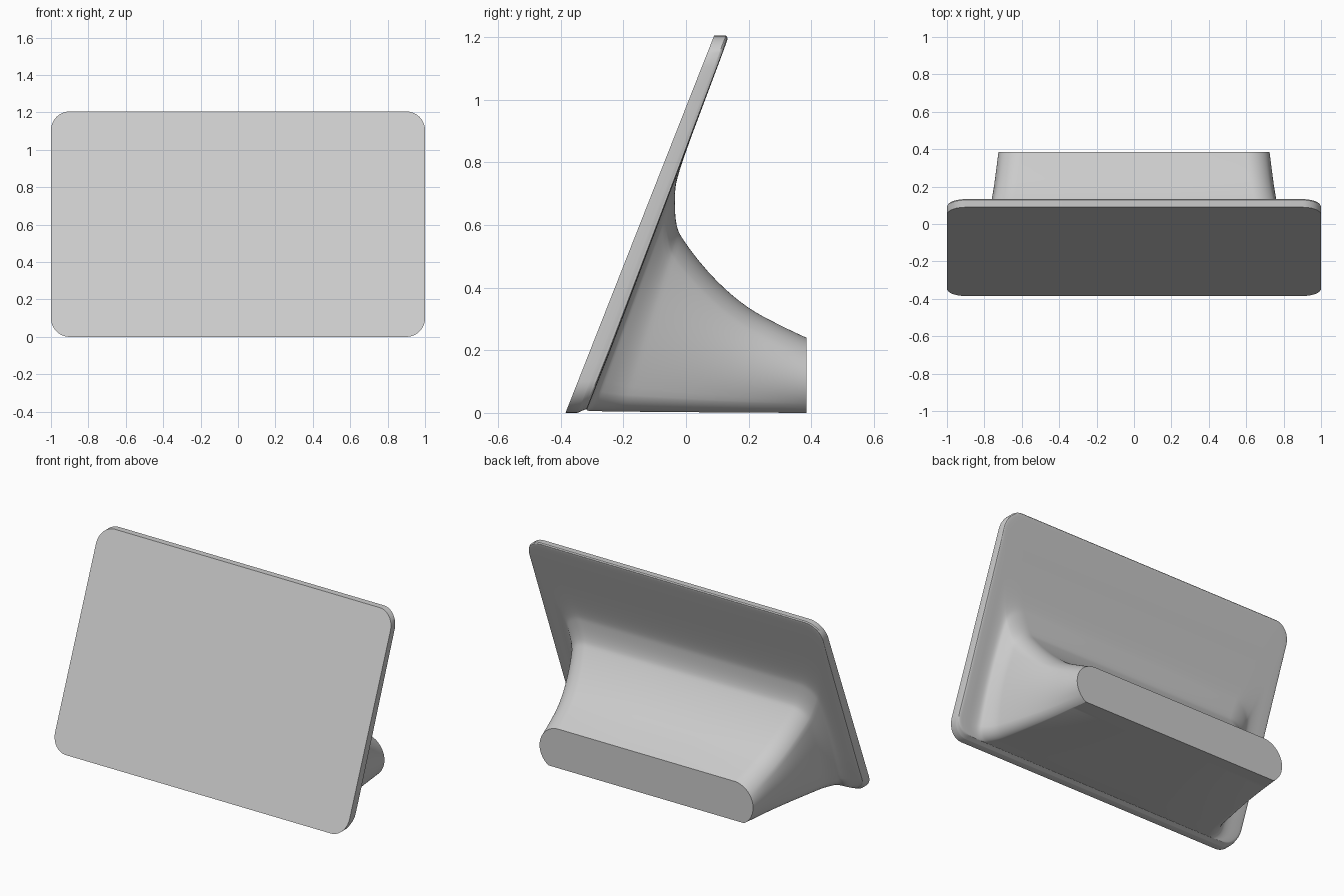
import bpy, bmesh, math

if "Cube" in bpy.data.objects:
    bpy.data.objects.remove(bpy.data.objects["Cube"])

SLOPE, FRONT, BACK = 0.394, -0.385, 0.385   # panel lean, y of front foot and rear cap
THICK, H, R = 0.038, 1.205, 0.1             # panel thickness, height, corner radius


def lerp(a, b, t):
    return a + (b - a) * t


def arc(cx, cz, r, a0, a1, n):
    return [(cx + r * math.cos(math.radians(lerp(a0, a1, i / n))),
             cz + r * math.sin(math.radians(lerp(a0, a1, i / n)))) for i in range(n + 1)]


def line(p, q, n):
    """Points strictly between p and q."""
    return [(lerp(p[0], q[0], i / n), lerp(p[1], q[1], i / n)) for i in range(1, n)]


def mirrored(half):
    return half + [(-x, z) for x, z in reversed(half)]


# panel outline: rounded rectangle, right half from bottom to top
lo, hi = arc(1 - R, R, R, -90, 0, 10), arc(1 - R, H - R, R, 0, 90, 10)
panel = mirrored([(0.3, 0)] + lo + line(lo[-1], hi[0], 16) + hi + [(0.3, H)])

# rear cap outline: stadium with its underside cut flat, same point count
low = arc(0.595, 0.11, 0.13, -57.8, -38, 10)
mid = arc(0.595, 0.11, 0.13, -38, 32, 16)[1:-1]
top = arc(0.595, 0.11, 0.13, 32, 90, 10)
cap = mirrored([(0.2, 0)] + low + mid + top + [(0.2, 0.24)])

# loft profile: (blend of outline, blend of depth) from panel back to cap
keys = [(0, 0), (0.006, 0.022), (0.022, 0.037), (0.14, 0.041), (0.347, 0.043), (0.47, 0.055),
        (0.534, 0.087), (0.627, 0.163), (0.684, 0.25), (0.813, 0.496),
        (0.90, 0.69), (0.958, 0.863), (1, 1)]


def smooth_path(pts, n):
    out = []
    for i in range(len(pts) - 1):
        p = [pts[max(0, min(len(pts) - 1, i + k))] for k in (-1, 0, 1, 2)]
        for s in range(n):
            t = s / n
            out.append(tuple(0.5 * (2 * b + (c - a) * t + (2 * a - 5 * b + 4 * c - d) * t ** 2
                                    + (3 * b - a - 3 * c + d) * t ** 3)
                             for a, b, c, d in zip(*p)))
    return out + [pts[-1]]


# rings: panel front, then panel back flowing into the foot
rings = [[(x, FRONT + SLOPE * z, z) for x, z in panel]]
for u, v in smooth_path(keys, 4):
    ring = []
    for (x0, z0), (x1, z1) in zip(panel, cap):
        x, z = lerp(x0, x1, u), lerp(z0, z1, u)
        y = lerp(FRONT + THICK + SLOPE * z, BACK, v)
        # slight lift of the underside behind the lip
        z += 0.012 * (1 - u) * min(1, v / 0.037) * max(0, 1 - z / 0.2)
        ring.append((x, y, z))
    rings.append(ring)

bm = bmesh.new()
loops = [[bm.verts.new(p) for p in ring] for ring in rings]
n = len(panel)
for a, b in zip(loops, loops[1:]):
    for i in range(n):
        j = (i + 1) % n
        bm.faces.new((a[i], a[j], b[j], b[i]))
bm.faces.new(loops[0])      # flat front
bm.faces.new(loops[-1])     # flat rear cap
bmesh.ops.recalc_face_normals(bm, faces=bm.faces)

mesh = bpy.data.meshes.new("display_panel_with_foot")
bm.to_mesh(mesh)
bm.free()
obj = bpy.data.objects.new("display_panel_with_foot", mesh)
bpy.context.collection.objects.link(obj)
bpy.context.view_layer.objects.active = obj
obj.select_set(True)
bpy.ops.object.shade_smooth_by_angle(angle=math.radians(30))
